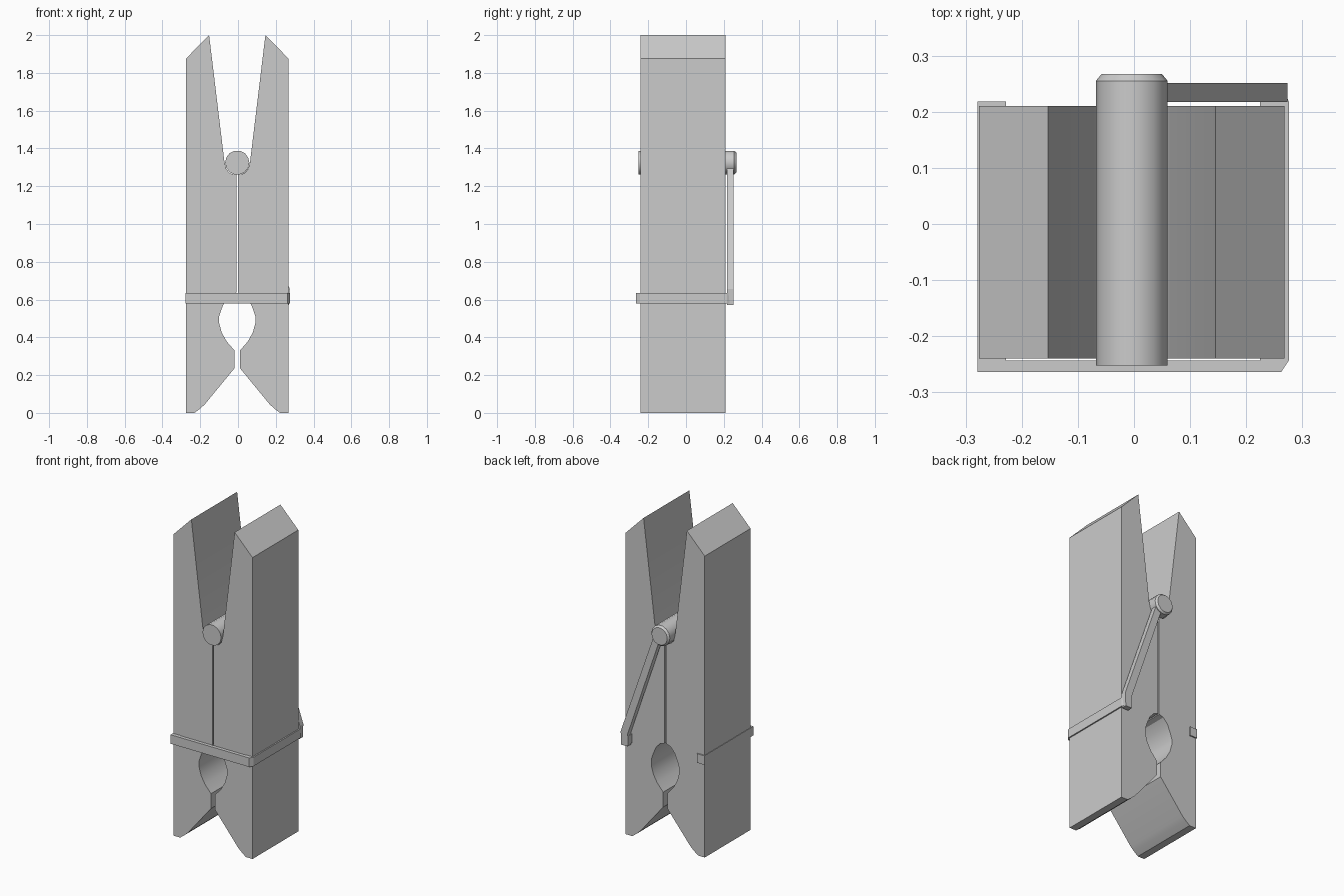
import bpy, bmesh, math
from mathutils import Vector

if "Cube" in bpy.data.objects:
    bpy.data.objects.remove(bpy.data.objects["Cube"])

CX = -0.004  # symmetry plane of the two wooden halves


def extrude(name, points, direction, place, origin=(0, 0, 0)):
    """Closed outline pushed along a direction; place maps 2D points to 3D."""
    bm = bmesh.new()
    face = bm.faces.new([bm.verts.new(place(a, b)) for a, b in points])
    new = bmesh.ops.extrude_face_region(bm, geom=[face])["geom"]
    bmesh.ops.translate(bm, vec=Vector(direction),
                        verts=[v for v in new if isinstance(v, bmesh.types.BMVert)])
    bmesh.ops.recalc_face_normals(bm, faces=bm.faces)
    mesh = bpy.data.meshes.new(name)
    bm.to_mesh(mesh)
    bm.free()
    obj = bpy.data.objects.new(name, mesh)
    obj.location = origin
    bpy.context.collection.objects.link(obj)
    return obj


def smooth(obj, angle):
    bpy.ops.object.select_all(action='DESELECT')
    obj.select_set(True)
    bpy.context.view_layer.objects.active = obj
    bpy.ops.object.shade_smooth_by_angle(angle=math.radians(angle))


# Wooden halves: one profile, mirrored
half = [(0.272, 0), (0.272, 1.875), (0.149, 2.0), (0.068, 1.33),
        (0.058, 1.29), (0.036, 1.267), (0.004, 1.262), (0.004, 0.637),
        (0.034, 0.628), (0.064, 0.595), (0.083, 0.55), (0.096, 0.51),
        (0.096, 0.475), (0.082, 0.425), (0.056, 0.378), (0.014, 0.33),
        (0.014, 0.237), (0.172, 0.045), (0.196, 0.023), (0.226, 0)]
body = extrude("wooden_halves", half, (0, 0.45, 0),
               lambda a, b: (a, -0.24, b), (CX, 0, 0))
body.modifiers.new("mirror", 'MIRROR').use_clip = True
smooth(body, 30)

# Spring coil: round pin with a chamfered back end
R, N = 0.064, 14
circle = [(R * math.cos(2 * math.pi * i / N), R * math.sin(2 * math.pi * i / N))
          for i in range(N)]
pin = extrude("spring_coil", circle, (0, 0.507, 0),
              lambda a, b: (a, -0.252, b), (CX, 0, 1.325))
bm = bmesh.new()
bm.from_mesh(pin.data)
back = max(bm.faces, key=lambda f: f.calc_center_median().y)
bmesh.ops.inset_region(bm, faces=[back], thickness=0.01, depth=0)
for v in back.verts:
    v.co.y = 0.267
bm.to_mesh(pin.data)
bm.free()
smooth(pin, 35)

# Wire band wrapped round the body, open at the back
band = [(-0.228, 0.218), (-0.279, 0.218), (-0.279, -0.264), (0.262, -0.264),
        (0.276, -0.243), (0.276, 0.218), (0.262, 0.25), (0.225, 0.25),
        (0.225, -0.243), (-0.228, -0.243)]
extrude("wire_band", band, (0, 0, 0.056), lambda a, b: (a, b, 0.58))

# Wire arm: slants from the coil down to a short foot on the band
arm = [(0.0, 1.31), (0.045, 1.31), (0.274, 0.655), (0.27, 0.572),
       (0.226, 0.572), (0.226, 0.65)]
extrude("wire_arm", arm, (0, 0.034, 0), lambda a, b: (a, 0.217, b))
